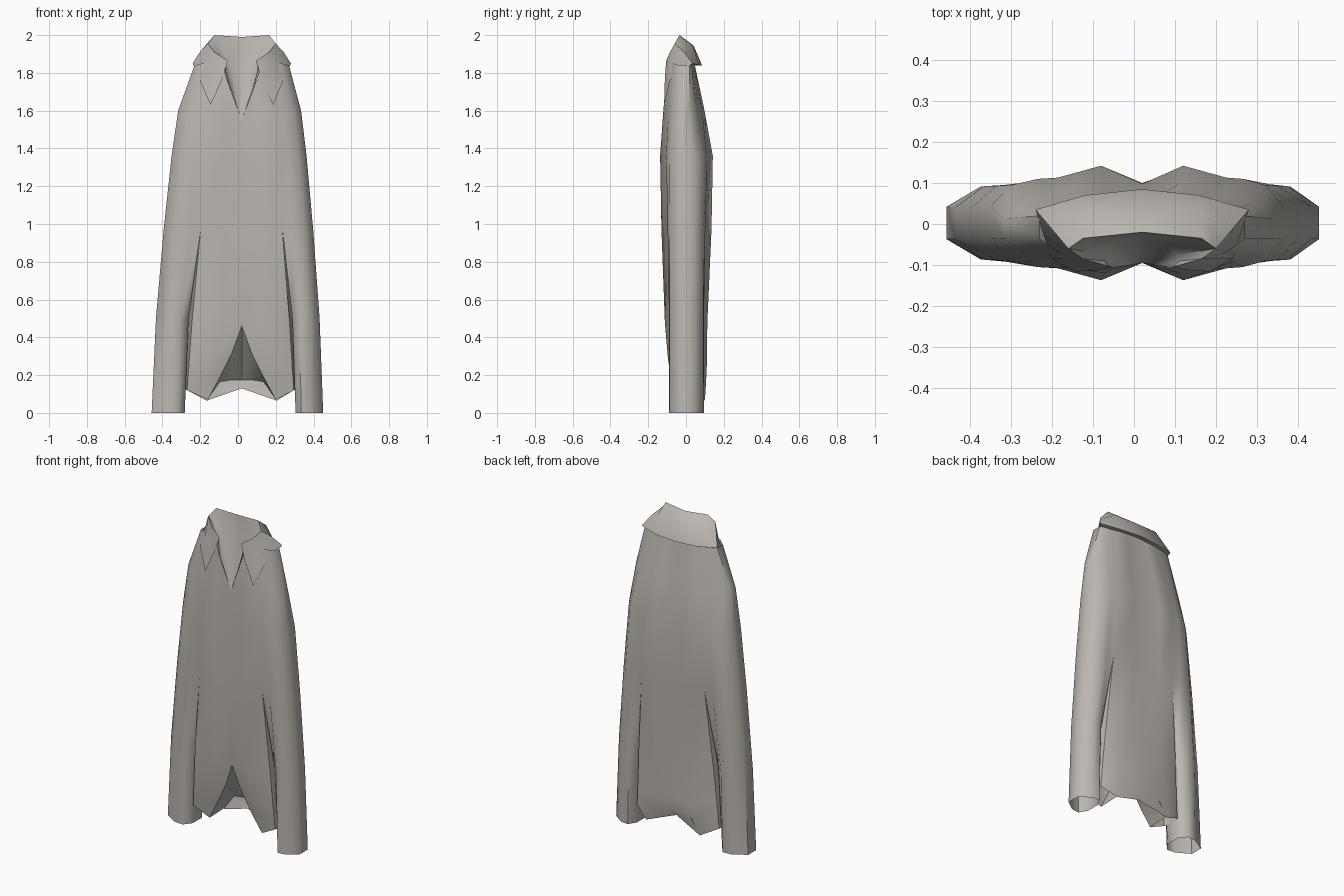
import bpy, bmesh

CX = 0.02  # centre line of the torso

cloth = bpy.data.materials.new("warm grey cloth")
cloth.diffuse_color = (0.50, 0.47, 0.435, 1)


def place(p, side):
    """Half-profile point to world; the left sleeve hangs slightly wider."""
    dx, y, z = p
    if side < 0:
        dx += 0.2 * max(0, dx - 0.2) * min(1, max(0, (1.85 - z) / 0.25))
    return (CX + side * dx, y, z)


def loft(name, skins, flip=False):
    """Skin between rows of points on both sides; skins = [(rows, closed)], welded."""
    bm = bmesh.new()
    for rows, closed in skins:
        for side in (1, -1):
            grid = [[bm.verts.new(place(p, side)) for p in row] for row in rows]
            n = len(rows[0])
            for a, b in zip(grid, grid[1:]):
                for i in range(n if closed else n - 1):
                    j = (i + 1) % n
                    quad = [a[i], a[j], b[j], b[i]]
                    bm.faces.new(quad if (side > 0) != flip else quad[::-1])
    bmesh.ops.remove_doubles(bm, verts=bm.verts, dist=0.0005)
    me = bpy.data.meshes.new(name)
    bm.to_mesh(me)
    bm.free()
    me.materials.append(cloth)
    ob = bpy.data.objects.new(name, me)
    bpy.context.collection.objects.link(ob)
    bpy.ops.object.select_all(action='DESELECT')
    ob.select_set(True)
    bpy.context.view_layer.objects.active = ob
    bpy.ops.object.shade_smooth_by_angle(angle=0.95)
    return ob


def ring(z, front, back=0.005):
    """Front half-profile, then the same points reversed on the back."""
    return [(x, -y, z) for x, y in front] + [(x, y + back, z) for x, y in front[::-1]]


# upper body: torso and sleeves in one, up to the V-shaped neckline
split = [(0, .095), (.1, .13), (.215, .095), (.265, .097), (.33, .088), (.378, .037)]
chest = [(0, .093), (.1, .137), (.205, .108), (.245, .105), (.3, .09), (.343, .037)]
shoulder = ring(1.6, [(0, .083), (.09, .12), (.175, .108), (.225, .092), (.27, .075), (.314, .035)], -.022)
v_tip = (0, -.095, 1.55)
shoulder[0] = v_tip
neck = [v_tip, (.07, -.107, 1.74), (.1, -.1, 1.83), (.16, -.085, 1.85),
        (.21, -.065, 1.85), (.25, -.035, 1.84), (.25, .02, 1.84), (.22, .03, 1.84),
        (.18, .035, 1.84), (.13, .04, 1.845), (.07, .045, 1.85), (0, .045, 1.85)]
upper = [ring(.97, split), ring(1.36, chest), shoulder, neck]

# sleeves: eight-sided tubes open at the cuff
elbow = [(.268, .05), (.305, .09), (.355, .087), (.412, .037)]
cuff = [(.285, .042), (.315, .09), (.362, .086), (.431, .037)]
sleeves = [ring(0, cuff), ring(.5, elbow), ring(.97, split[2:])]

# lower body: flares down to a pointed hem with a slit at the front
waist = ring(.97, split[:3])
waist.insert(3, (.215, .002, .97))
skirt = [(0, -.088, .46), (.1, -.112, .48), (.253, -.075, .48), (.272, 0, .48),
         (.253, .075, .48), (.11, .113, .48), (0, .092, .46)]
low = [(.055, -.075, .31), (.15, -.095, .28), (.265, -.065, .28), (.28, 0, .28),
       (.265, .065, .28), (.15, .11, .25), (0, .1, .25)]
mid = [(.115, -.066, .19), (.165, -.075, .18), (.27, -.06, .2), (.283, 0, .2),
       (.27, .063, .2), (.17, .106, .16), (0, .1, .175)]
hem = [(.18, -.05, .07), (.18, -.05, .07), (.275, -.055, .12), (.283, 0, .12),
       (.275, .06, .12), (.185, .1, .065), (0, .065, .13)]
lower = [hem, mid, low, skirt, waist]
loft("jacket_shell", [(upper, False), (sleeves, True), (lower, False)])

# slit lining: slopes from the slit edge back to the rear hem
slit = [row[0] for row in (skirt, low, mid, hem)]
crease = [(0, .095, .175), (.055, .097, .175), (.115, .1, .165), (.18, .095, .075)]
loft("slit_lining", [([slit, crease], False)], flip=True)

# neck lining: fills the V from its edges up to the collar rim
rim = [(0, -.02, 1.99), (.145, -.035, 2.0), (.18, -.06, 1.955), (.145, -.085, 1.91), (.075, -.105, 1.865)]
inner = [(0, -.035, 1.82), (.06, -.05, 1.82), (.085, -.075, 1.82), (.09, -.09, 1.82), (.085, -.1, 1.82)]
v_edge = [v_tip, (.018, -.098, 1.6), (.035, -.101, 1.65), (.053, -.104, 1.7), (.07, -.107, 1.74)]
loft("neck_lining", [([v_edge, inner, rim], False)])

# collar: folded rim and outer fall with pointed tips, tucked under at the back
roll = [(0, .04, 1.945), (.15, .035, 1.945), (.222, -.01, 1.91), (.19, -.085, 1.82), (.105, -.112, 1.765)]
fall = [(0, .085, 1.84), (.14, .07, 1.84), (.26, .035, 1.85), (.22, -.085, 1.76), (.165, -.116, 1.63)]
tuck = [(0, .045, 1.85), (.13, .04, 1.845), (.25, .02, 1.84)]
loft("collar", [([rim, roll, fall], False), ([fall[:3], tuck], False)], flip=True)
